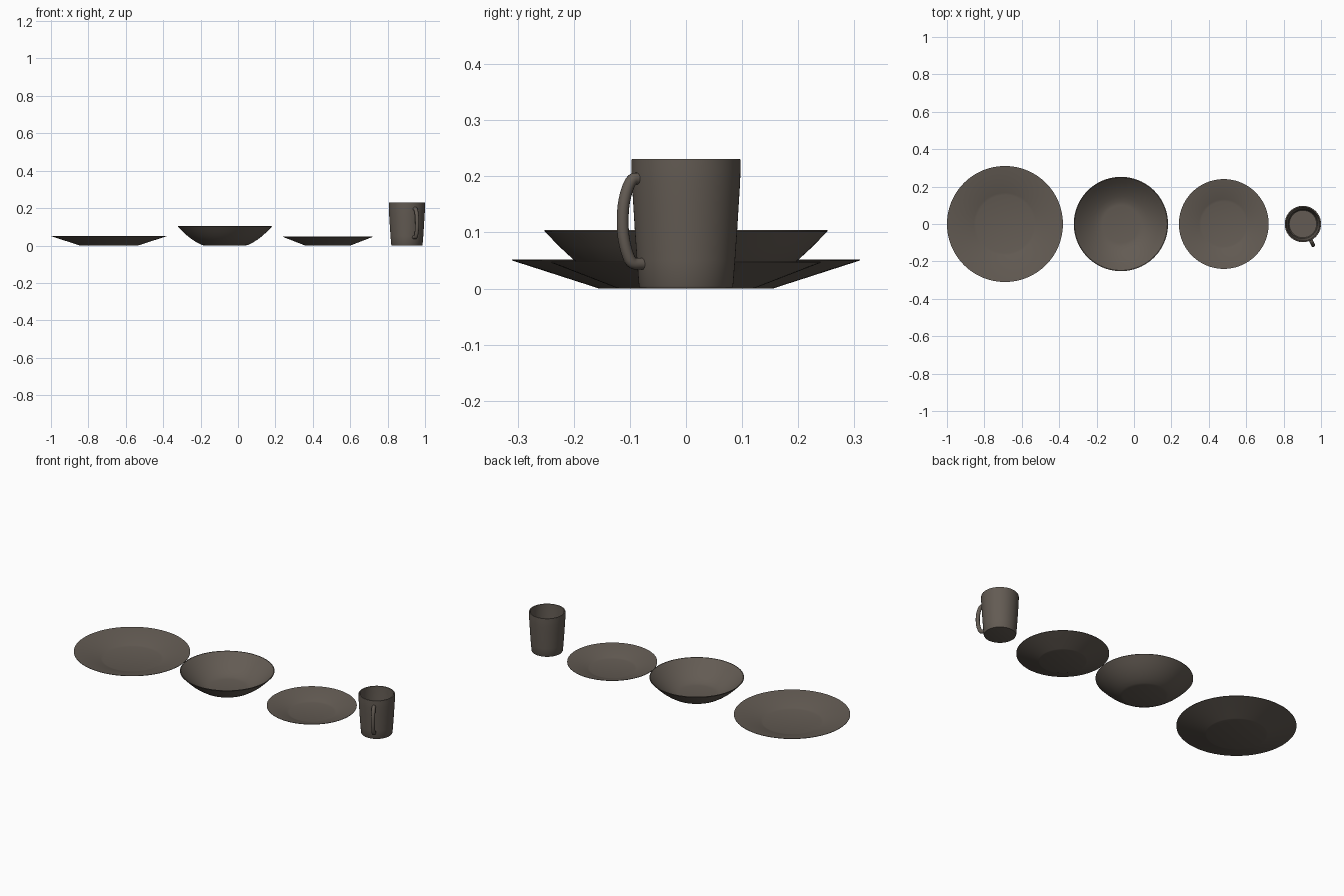
import bpy, bmesh, math
from mathutils import Vector

if "Cube" in bpy.data.objects:
    bpy.data.objects.remove(bpy.data.objects["Cube"])

clay = bpy.data.materials.new("dark taupe ceramic")
clay.diffuse_color = (0.125, 0.105, 0.087, 1)
clay.use_nodes = True
clay.node_tree.nodes["Principled BSDF"].inputs["Base Color"].default_value = clay.diffuse_color


def finish(bm, name, x):
    bmesh.ops.recalc_face_normals(bm, faces=bm.faces)
    me = bpy.data.meshes.new(name)
    bm.to_mesh(me)
    bm.free()
    me.materials.append(clay)
    ob = bpy.data.objects.new(name, me)
    ob.location.x = x
    bpy.context.collection.objects.link(ob)
    bpy.context.view_layer.objects.active = ob
    ob.select_set(True)
    bpy.ops.object.shade_smooth_by_angle(angle=math.radians(25))
    ob.select_set(False)
    return ob


def lathe(name, x, profile, sides=96):
    """Spin an (r, z) profile that starts and ends on the axis."""
    bm = bmesh.new()
    vs = [bm.verts.new((r, 0, z)) for r, z in profile]
    es = [bm.edges.new(p) for p in zip(vs, vs[1:])]
    bmesh.ops.spin(bm, geom=vs + es, cent=(0, 0, 0), axis=(0, 0, 1),
                   angle=2 * math.pi, steps=sides)
    bmesh.ops.remove_doubles(bm, verts=bm.verts, dist=1e-5)
    return finish(bm, name, x)


# Flat plates with a straight sloping rim
def plate(name, x, r, base, h):
    lathe(name, x, [(0, 0), (base, 0), (base + 0.006, 0.002), (r, h - 0.002),
                    (r, h), (r - 0.003, h), (base + 0.012, 0.010),
                    (base, 0.007), (0, 0.007)])


plate("dinner_plate", -0.69, 0.31, 0.155, 0.052)
plate("side_plate", 0.48, 0.24, 0.12, 0.048)

# Bowl with a curved wall
lathe("bowl", -0.07, [(0, 0), (0.112, 0), (0.125, 0.004), (0.15, 0.016),
                      (0.175, 0.032), (0.2, 0.051), (0.226, 0.075), (0.252, 0.102),
                      (0.252, 0.104), (0.248, 0.104), (0.222, 0.078), (0.195, 0.055),
                      (0.17, 0.037), (0.145, 0.022), (0.12, 0.011), (0.1, 0.007), (0, 0.007)])

# Mug body
MUG_X = 0.903
lathe("mug_body", MUG_X, [(0, 0), (0.079, 0), (0.082, 0.001), (0.084, 0.005),
                          (0.0875, 0.05), (0.091, 0.1), (0.094, 0.15), (0.0965, 0.19),
                          (0.097, 0.21), (0.097, 0.229), (0.096, 0.231), (0.090, 0.231),
                          (0.089, 0.229), (0.0885, 0.19), (0.085, 0.13), (0.081, 0.06),
                          (0.078, 0.018), (0.073, 0.012), (0, 0.012)])


# Mug handle: round tube swept along a smooth arc in a vertical plane
def handle(name, x, angle, pts, rad, steps=8, sides=16):
    path = []
    P = [Vector(p) for p in pts]
    P = [2 * P[0] - P[1]] + P + [2 * P[-1] - P[-2]]
    for a, b, c, d in zip(P, P[1:], P[2:], P[3:]):
        for i in range(steps):
            t = i / steps
            path.append(0.5 * (2 * b + (c - a) * t + (2 * a - 5 * b + 4 * c - d) * t**2
                               + (3 * b - a - 3 * c + d) * t**3))
    path.append(P[-2])
    out = Vector((math.cos(angle), math.sin(angle), 0))
    side = Vector((-out.y, out.x, 0))
    up = Vector((0, 0, 1))
    bm = bmesh.new()
    rings = []
    for i, p in enumerate(path):
        t = (path[min(i + 1, len(path) - 1)] - path[max(i - 1, 0)]).normalized()
        n = out * -t.y + up * t.x
        c = out * p.x + up * p.y
        rings.append([bm.verts.new(c + rad * (n * math.cos(k * math.tau / sides)
                                              + side * math.sin(k * math.tau / sides)))
                      for k in range(sides)])
    for r0, r1 in zip(rings, rings[1:]):
        for k in range(sides):
            j = (k + 1) % sides
            bm.faces.new((r0[k], r0[j], r1[j], r1[k]))
    bm.faces.new(rings[0])
    bm.faces.new(rings[-1])
    finish(bm, name, x)


handle("mug_handle", MUG_X, math.radians(-64),
       [(0.093, 0.196), (0.106, 0.194), (0.116, 0.178), (0.1235, 0.15), (0.1255, 0.12),
        (0.1235, 0.09), (0.116, 0.062), (0.106, 0.046), (0.086, 0.044)], 0.0105)
